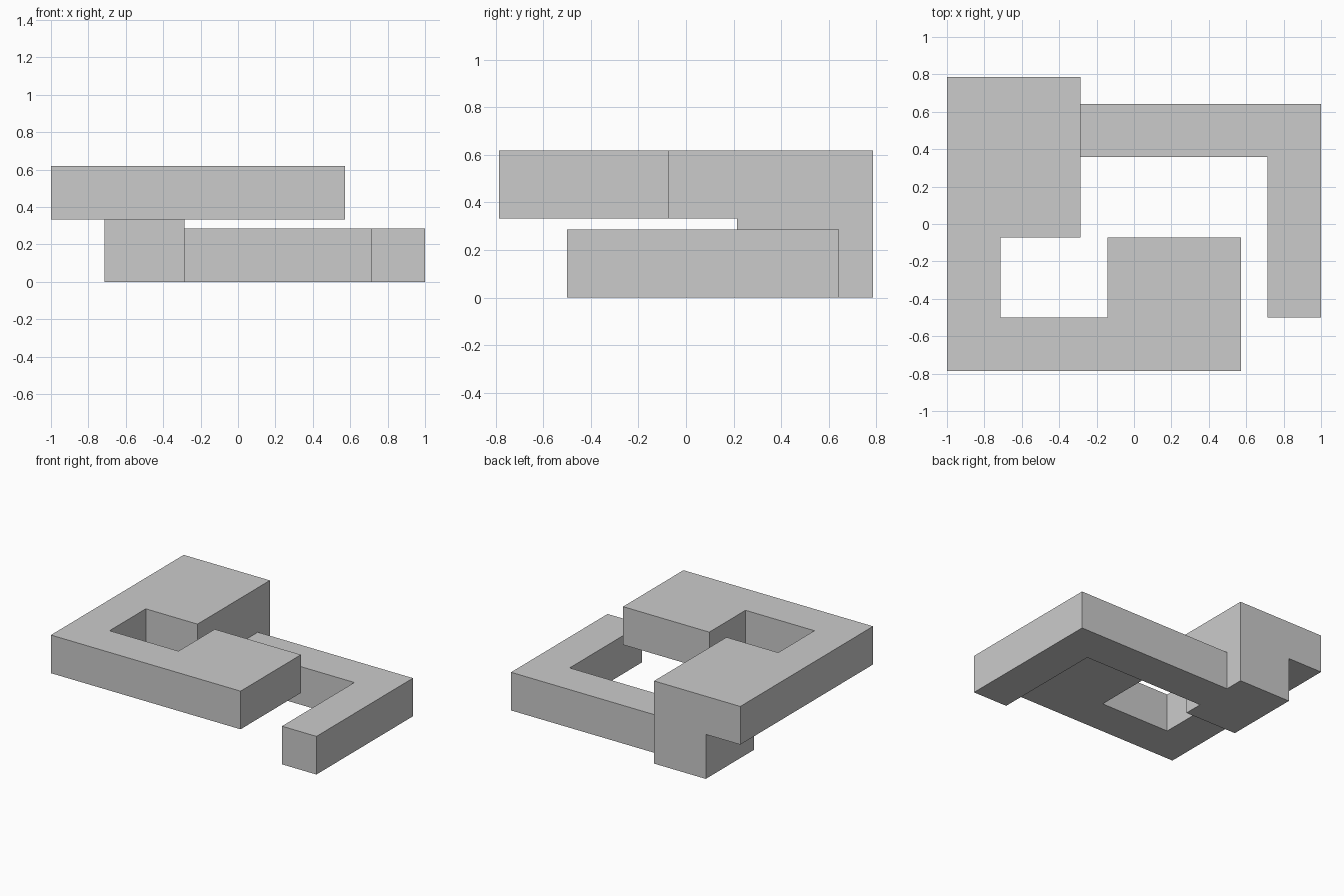
import bpy
import bmesh

if "Cube" in bpy.data.objects:
    bpy.data.objects.remove(bpy.data.objects["Cube"])

U = 1 / 7            # grid module
THICK = 2 * U        # thickness of both slabs
GAP = U / 3          # clearance between the slabs
Z_TOP = THICK + GAP  # underside of the upper slab


def prism(name, outline, z0, z1):
    """Extrude a flat outline (in modules) from z0 to z1."""
    bm = bmesh.new()
    face = bm.faces.new([bm.verts.new((x * U, y * U, z0)) for x, y in outline])
    ext = bmesh.ops.extrude_face_region(bm, geom=[face])
    verts = [g for g in ext["geom"] if isinstance(g, bmesh.types.BMVert)]
    bmesh.ops.translate(bm, verts=verts, vec=(0, 0, z1 - z0))
    bmesh.ops.recalc_face_normals(bm, faces=bm.faces)
    mesh = bpy.data.meshes.new(name)
    bm.to_mesh(mesh)
    bm.free()
    obj = bpy.data.objects.new(name, mesh)
    bpy.context.collection.objects.link(obj)
    return obj


def join_solid(base, part):
    """Union a part into the base so no inner walls remain."""
    mod = base.modifiers.new("union", 'BOOLEAN')
    mod.operation = 'UNION'
    mod.solver = 'EXACT'
    mod.object = part
    bpy.context.view_layer.objects.active = base
    bpy.ops.object.modifier_apply(modifier=mod.name)
    bpy.data.objects.remove(part)


# Upper slab: hooked outline
body = prism("interlocking_hook_body", [
    (-7, -5.5), (4, -5.5), (4, -0.5), (-1, -0.5), (-1, -3.5),
    (-5, -3.5), (-5, -0.5), (-2, -0.5), (-2, 5.5), (-7, 5.5)],
    Z_TOP, Z_TOP + THICK)

# Column linking the two levels (overlaps into the slab)
column = prism("column", [(-5, 1.5), (-2, 1.5), (-2, 5.5), (-5, 5.5)],
               0, Z_TOP + U)

# Lower L-shaped arm (overlaps into the column)
arm = prism("lower_arm", [
    (-3, 2.5), (5, 2.5), (5, -3.5), (7, -3.5), (7, 4.5), (-3, 4.5)],
    0, THICK)

for part in (column, arm):
    join_solid(body, part)
